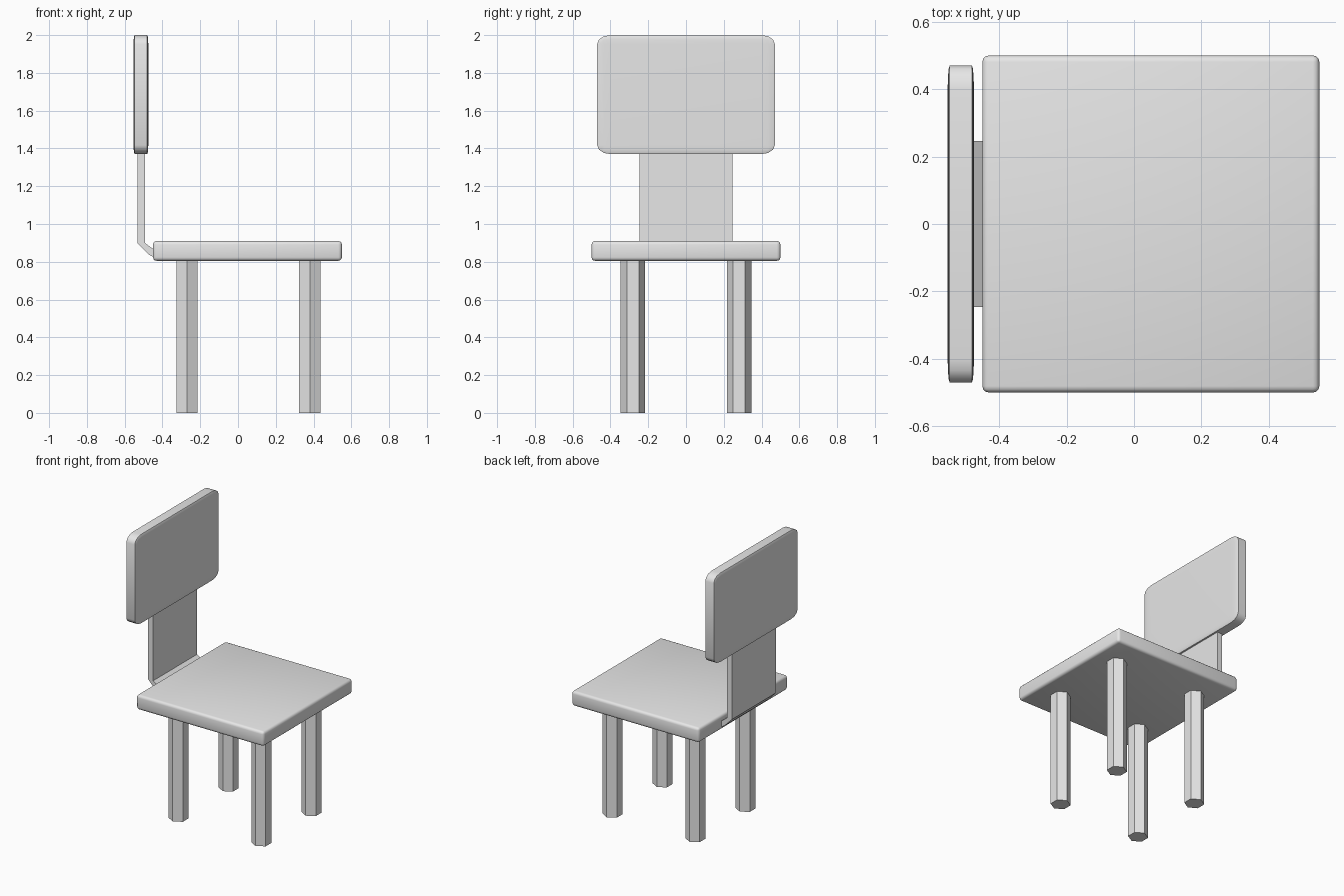
import bpy, bmesh, math
from mathutils import Matrix

if "Cube" in bpy.data.objects:
    bpy.data.objects.remove(bpy.data.objects["Cube"])

grey = bpy.data.materials.new("plain grey")
grey.diffuse_color = (0.8, 0.8, 0.8, 1)
grey.use_nodes = True
grey.node_tree.nodes["Principled BSDF"].inputs["Base Color"].default_value = grey.diffuse_color


def finish(name, bm):
    bmesh.ops.recalc_face_normals(bm, faces=bm.faces)
    mesh = bpy.data.meshes.new(name)
    bm.to_mesh(mesh)
    bm.free()
    mesh.materials.append(grey)
    obj = bpy.data.objects.new(name, mesh)
    bpy.context.collection.objects.link(obj)
    return obj


def smooth(obj, degrees):
    bpy.ops.object.select_all(action='DESELECT')
    obj.select_set(True)
    bpy.context.view_layer.objects.active = obj
    bpy.ops.object.shade_smooth_by_angle(angle=math.radians(degrees))


def rounded_box(name, lo, hi, bevel, stretch=(1, 1, 1)):
    """Box with rounded edges; stretch scales the bevel along each axis."""
    size = [(h - l) / s for l, h, s in zip(lo, hi, stretch)]
    bm = bmesh.new()
    bmesh.ops.create_cube(bm, size=1)
    bmesh.ops.scale(bm, vec=size, verts=bm.verts)
    bmesh.ops.bevel(bm, geom=bm.edges[:], offset=bevel, segments=3,
                    profile=0.5, affect='EDGES')
    bmesh.ops.scale(bm, vec=stretch, verts=bm.verts)
    bmesh.ops.translate(bm, vec=[(l + h) / 2 for l, h in zip(lo, hi)],
                        verts=bm.verts)
    obj = finish(name, bm)
    smooth(obj, 35)
    return obj


def prism(name, points, step):
    """Closed flat-sided extrusion of a planar outline."""
    bm = bmesh.new()
    face = bm.faces.new([bm.verts.new(p) for p in points])
    ext = bmesh.ops.extrude_face_region(bm, geom=[face], use_keep_orig=True)
    top = [v for v in ext["geom"] if isinstance(v, bmesh.types.BMVert)]
    bmesh.ops.translate(bm, vec=step, verts=top)
    return finish(name, bm)


# Seat slab
rounded_box("seat", (-0.45, -0.5, 0.805), (0.55, 0.5, 0.91), 0.019)

# Back panel, its rounding stretched with the panel
rounded_box("backrest", (-0.553, -0.47, 1.37), (-0.475, 0.47, 2.0), 0.075,
            (0.078, 0.94, 0.63))

# Bent bracket joining seat and back panel
profile = [(-0.533, 1.42), (-0.533, 0.90), (-0.473, 0.838), (-0.45, 0.827),
           (-0.40, 0.827), (-0.40, 0.868), (-0.45, 0.868), (-0.493, 0.90),
           (-0.493, 1.42)]
prism("back_bracket", [(x, -0.246, z) for x, z in profile], (0, 0.492, 0))

# Four hexagonal legs
for x, end in ((-0.27, "rear"), (0.38, "front")):
    for y, side in ((-0.281, "right"), (0.281, "left")):
        hexagon = [(x + 0.065 * math.sin(i * math.pi / 3),
                    y + 0.065 * math.cos(i * math.pi / 3), 0) for i in range(6)]
        prism(f"{end}_{side}_leg", hexagon, (0, 0, 0.82))
